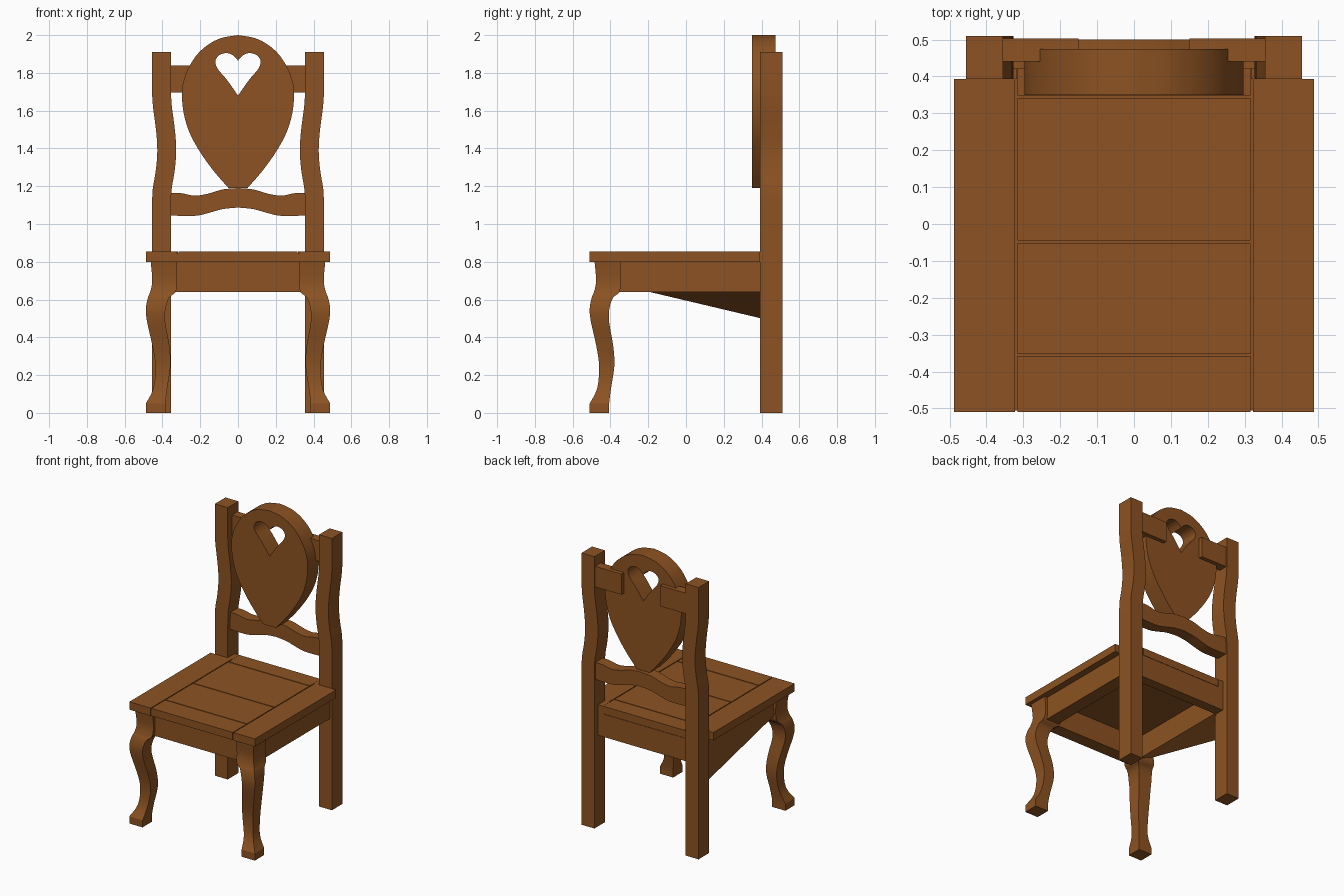
import bpy, bmesh

if "Cube" in bpy.data.objects:
    bpy.data.objects.remove(bpy.data.objects["Cube"])

wood = bpy.data.materials.new("warm brown wood")
wood.diffuse_color = (0.265, 0.086, 0.016, 1)
wood.use_nodes = True
wood.node_tree.nodes["Principled BSDF"].inputs["Base Color"].default_value = wood.diffuse_color


def finish(name, bm):
    bmesh.ops.recalc_face_normals(bm, faces=bm.faces)
    me = bpy.data.meshes.new(name)
    bm.to_mesh(me)
    bm.free()
    ob = bpy.data.objects.new(name, me)
    bpy.context.collection.objects.link(ob)
    me.materials.append(wood)
    return ob


def smooth(ob):
    bpy.ops.object.select_all(action='DESELECT')
    ob.select_set(True)
    bpy.context.view_layer.objects.active = ob
    bpy.ops.object.shade_smooth_by_angle(angle=0.5)


def loft(name, sections):
    """Stack rectangles (z, x0, x1, y0, y1) into a closed solid."""
    bm = bmesh.new()
    rings = [[bm.verts.new(p) for p in ((x0, y0, z), (x1, y0, z), (x1, y1, z), (x0, y1, z))]
             for z, x0, x1, y0, y1 in sections]
    for a, b in zip(rings, rings[1:]):
        for i in range(4):
            j = (i + 1) % 4
            bm.faces.new((a[i], a[j], b[j], b[i]))
    bm.faces.new(rings[0])
    bm.faces.new(rings[-1])
    return finish(name, bm)


def box(name, x0, x1, y0, y1, z0, z1):
    return loft(name, [(z0, x0, x1, y0, y1), (z1, x0, x1, y0, y1)])


def curve_through(pts, n=4):
    """Catmull-Rom curve through the points, ends clamped."""
    p = [pts[0]] + list(pts) + [pts[-1]]
    out = []
    for i in range(1, len(p) - 2):
        for k in range(n):
            t = k / n
            out.append(tuple(0.5 * (2 * b + (c - a) * t + (2 * a - 5 * b + 4 * c - d) * t * t
                                    + (3 * b - a - 3 * c + d) * t ** 3)
                             for a, b, c, d in zip(p[i - 1], p[i], p[i + 1], p[i + 2])))
    return out + [tuple(pts[-1])]


def mirrored(half):
    """Close a right-hand half outline with its left-hand mirror."""
    return half + [(-x, z) for x, z in reversed(half) if x > 1e-4]


def plate(name, outlines, y0, y1):
    """Filled xz outlines (inner ones become holes) with depth y0..y1."""
    cu = bpy.data.curves.new(name, 'CURVE')
    cu.dimensions = '2D'
    cu.fill_mode = 'BOTH'
    cu.extrude = (y1 - y0) / 2
    for pts in outlines:
        s = cu.splines.new('POLY')
        s.points.add(len(pts) - 1)
        for q, (x, z) in zip(s.points, pts):
            q.co = (x, z, 0, 1)
        s.use_cyclic_u = True
    ob = bpy.data.objects.new(name, cu)
    bpy.context.collection.objects.link(ob)
    ob.rotation_euler[0] = 1.5707963
    ob.location.y = (y0 + y1) / 2
    cu.materials.append(wood)
    bpy.ops.object.select_all(action='DESELECT')
    ob.select_set(True)
    bpy.context.view_layer.objects.active = ob
    bpy.ops.object.convert(target='MESH')
    ob = bpy.context.view_layer.objects.active
    bm = bmesh.new()
    bm.from_mesh(ob.data)
    bmesh.ops.remove_doubles(bm, verts=bm.verts, dist=1e-5)
    bmesh.ops.recalc_face_normals(bm, faces=bm.faces)
    bm.to_mesh(ob.data)
    bm.free()
    smooth(ob)


# wavy back posts: (z, inward shift); curved front legs: (z, outer, inner)
post = [(1.08, 0), (1.18, .003), (1.27, .018), (1.36, .027), (1.44, .026),
        (1.53, .017), (1.62, .005), (1.69, 0)]
post = [(0, 0)] + curve_through(post, 3) + [(1.91, 0)]
leg = [(.05, .51, .407), (.13, .47, .397), (.25, .46, .379), (.36, .476, .386), (.48, .503, .407),
       (.55, .51, .406), (.61, .499, .386), (.64, .487, .352), (.70, .476, .346), (.80, .484, .346)]
leg = [(0, .51, .407)] + curve_through(leg, 3)

for side, s in (("right", 1), ("left", -1)):
    smooth(loft("back_post_" + side,
                [(z, s * (.355 - d), s * (.455 - d), .393, .51) for z, d in post]))
    smooth(loft("front_leg_" + side,
                [(z, s * (b - .022), s * (a - .022), -a, -b) for z, a, b in leg]))
    # side plank of the seat, short stub joining post and splat
    box("seat_side_plank_" + side, s * .322, s * .488, -.51, .393, .80, .855)
    box("back_connector_" + side, s * .15, s * .36, .44, .503, 1.695, 1.84)

# seat centre: board below, planks above separated by thin grooves
box("seat_board", -.33, .33, -.505, .465, .80, .843)
for name, y0, y1 in (("front", -.51, -.358), ("middle", -.352, -.051),
                     ("rear", -.045, .342), ("back", .348, .47)):
    box("seat_plank_" + name, -.316, .316, y0, y1, .802, .855)
for s in (1, -1):
    box("seat_back_filler", s * .317, s * .36, .393, .47, .80, .855)

# aprons; the left one has a slanted outer lower edge
box("front_apron", -.36, .36, -.46, -.37, .64, .80)
box("back_apron", -.36, .36, .40, .47, .64, .80)
box("right_apron", .345, .44, -.36, .40, .64, .80)
left = box("left_apron", -.44, -.345, -.36, .40, .64, .80)
for v in left.data.vertices:
    if v.co.z < .7 and v.co.x < -.4:
        v.co.z = .50 if v.co.y > 0 else .68

# wavy lower back rail
top = curve_through([(0, 1.19), (.08, 1.183), (.16, 1.16), (.23, 1.15), (.30, 1.163), (.36, 1.165)])
low = curve_through([(.36, 1.045), (.23, 1.043), (.15, 1.06), (.08, 1.079), (0, 1.087)])
plate("lower_back_rail", [mirrored(top + low)], .42, .50)

# shield-shaped back splat with heart cut-out
shield = curve_through([(0, 2.0), (.09, 1.984), (.16, 1.948), (.22, 1.893), (.265, 1.82), (.29, 1.75),
                        (.297, 1.68), (.288, 1.59), (.265, 1.505), (.23, 1.43), (.18, 1.35),
                        (.12, 1.27), (.05, 1.19)])
heart = curve_through([(0, 1.865), (.025, 1.892), (.06, 1.905), (.10, 1.893), (.12, 1.86),
                       (.105, 1.818), (.06, 1.765), (0, 1.68)])
plate("back_splat", [mirrored(shield), mirrored(heart)], .35, .475)
